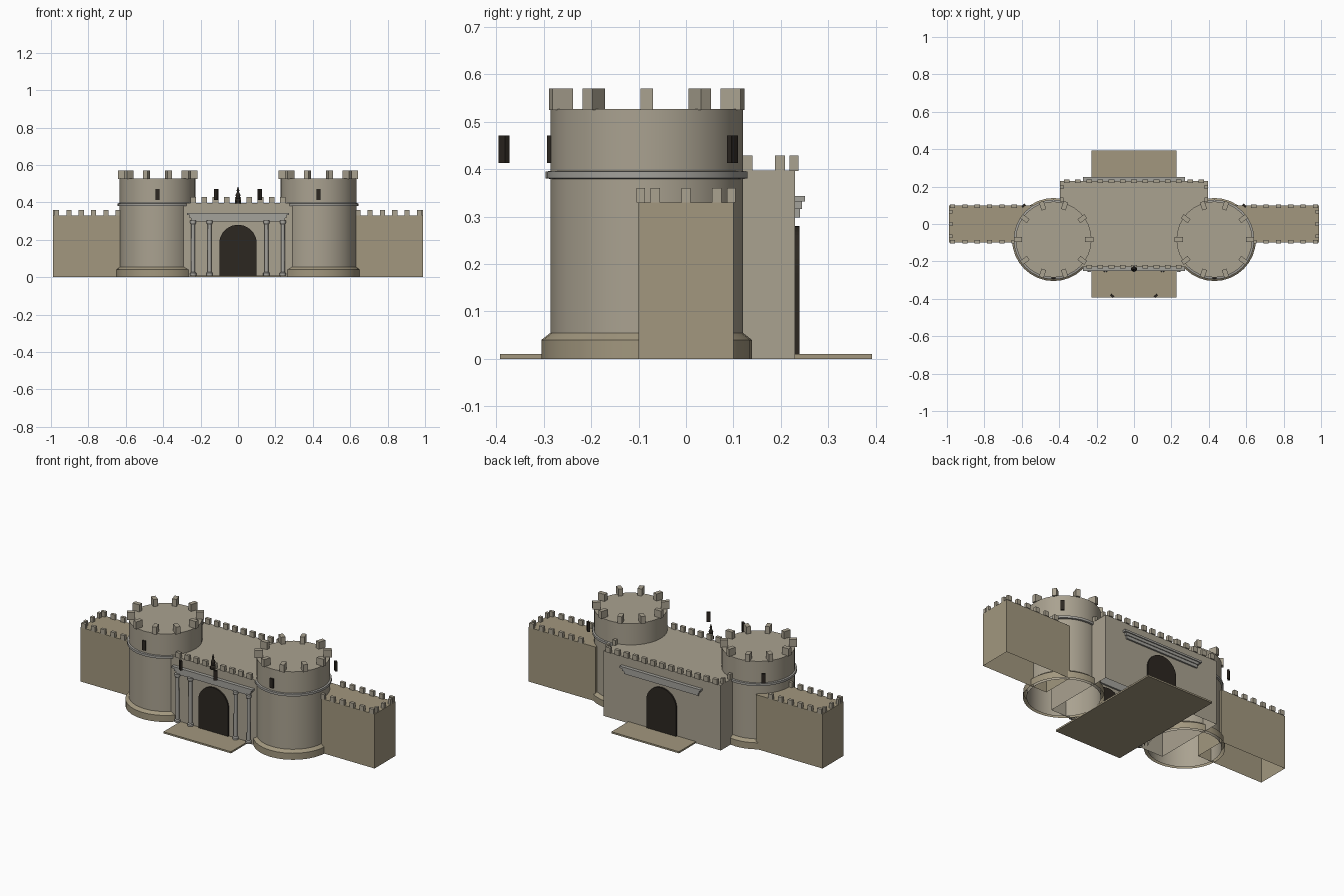
import bpy, bmesh, math
from mathutils import Matrix

if "Cube" in bpy.data.objects:
    bpy.data.objects.remove(bpy.data.objects["Cube"])

def material(name, r, g, b):
    m = bpy.data.materials.new(name)
    m.diffuse_color = (r, g, b, 1)
    m.use_nodes = True
    m.node_tree.nodes["Principled BSDF"].inputs["Base Color"].default_value = m.diffuse_color
    return m

STONE = material("stone", .40, .36, .28)
WALL = material("wall_stone", .36, .31, .21)
TRIM = material("trim", .37, .36, .33)
DARK = material("dark", .025, .02, .015)

def finish(name, bm, mat, smooth=False):
    me = bpy.data.meshes.new(name)
    bmesh.ops.recalc_face_normals(bm, faces=bm.faces)
    bm.to_mesh(me)
    bm.free()
    me.materials.append(mat)
    ob = bpy.data.objects.new(name, me)
    bpy.context.collection.objects.link(ob)
    if smooth:
        bpy.ops.object.select_all(action='DESELECT')
        bpy.context.view_layer.objects.active = ob
        ob.select_set(True)
        bpy.ops.object.shade_smooth_by_angle(angle=math.radians(30))
    return ob

def add_box(bm, c, s, rot=0, open_bottom=False):
    mat = Matrix.Translation(c) @ Matrix.Rotation(rot, 4, 'Z') @ Matrix.Diagonal((*s, 1))
    verts = bmesh.ops.create_cube(bm, size=1, matrix=mat)['verts']
    if open_bottom:
        low = [f for f in {f for v in verts for f in v.link_faces}
               if all(v.co.z < c[2] for v in f.verts)]
        bmesh.ops.delete(bm, geom=low, context='FACES_ONLY')

def boxes(name, items, mat, **kw):
    bm = bmesh.new()
    for it in items:
        add_box(bm, *it, **kw)
    return finish(name, bm, mat)

def lathe(name, profile, x, y, n, mat):
    # revolve (radius, z) points around a vertical axis; zero radius closes the end
    bm = bmesh.new()
    vs = [bm.verts.new((x + r, y, z)) for r, z in profile]
    es = [bm.edges.new(p) for p in zip(vs, vs[1:])]
    bmesh.ops.spin(bm, geom=vs + es, cent=(x, y, 0), axis=(0, 0, 1),
                   angle=2 * math.pi, steps=n)
    bmesh.ops.remove_doubles(bm, verts=bm.verts, dist=1e-5)
    return finish(name, bm, mat, True)

TX, TY = .43, -.083

for side, sx in (("left", -1), ("right", 1)):
    # round tower, open underneath
    x = sx * TX
    lathe(f"{side}_tower", [(.203, 0), (.203, .527), (0, .527)], x, TY, 32, STONE)
    lathe(f"{side}_tower_plinth", [(.222, 0), (.222, .04), (.203, .055)], x, TY, 32, WALL)
    lathe(f"{side}_tower_band", [(.2, .379), (.213, .381), (.213, .395), (.2, .397)],
          x, TY, 32, TRIM)
    angles = [i * math.tau / 10 for i in range(10)]
    boxes(f"{side}_tower_merlons",
          [((x + .19 * math.cos(a), TY + .19 * math.sin(a), .5475), (.045, .026, .045), a)
           for a in angles], STONE)
    # slit windows: one in front, one behind, one in front of the gate
    boxes(f"{side}_windows",
          [((x, TY - .2, .442), (.022, .02, .058)),
           ((sx * .59, .098, .442), (.022, .012, .058), -sx * .7),
           ((sx * .117, -.384, .442), (.022, .012, .058), sx * .7)], DARK)
    # curtain wall with merlons
    boxes(f"{side}_curtain_wall", [((sx * .765, 0, .165), (.45, .2, .33))],
          WALL, open_bottom=True)
    m = [((sx * (.97 - .066 * i), y, .345), (.028, .018, .03))
         for i in range(6) for y in (-.095, .095)]
    m += [((sx * .98, y, .345), (.018, .02, .03)) for y in (-.065, 0, .065)]
    boxes(f"{side}_wall_merlons", m, STONE)
    # paired gate columns
    for n, cx in (("inner", .152), ("outer", .24)):
        lathe(f"{side}_{n}_column",
              [(0, .01), (.017, .01), (.017, .022), (.011, .028), (.010, .28),
               (.016, .29), (.016, .303), (0, .303)], sx * cx, -.24, 16, TRIM)

# gatehouse block
boxes("gatehouse", [((0, 0, .1985), (.79, .46, .397))], STONE, open_bottom=True)
m = [((-.36 + i * .06, .228, .4125), (.03, .019, .032)) for i in range(13)]
m += [((-.24 + i * .06, -.228, .4125), (.03, .019, .032)) for i in range(9)]
m += [((s * .387, y, .4125), (.018, .021, .032)) for s in (-1, 1) for y in (.13, .198)]
boxes("gatehouse_merlons", m, STONE)

# paved threshold slab
boxes("threshold_slab", [((0, 0, .005), (.455, .785, .01))], WALL)

for name, s in (("front", -1), ("back", 1)):
    # stepped cornice over the gate
    steps = [(.25, .298, .316, .240), (.258, .316, .332, .245), (.272, .332, .344, .251)]
    boxes(f"{name}_cornice",
          [((0, s * (.22 + d) / 2, (a + b) / 2), (2 * w, d - .22, b - a))
           for w, a, b, d in steps], TRIM)
    # arched gate opening
    bm = bmesh.new()
    pts = [(-.1, .01), (.1, .01)] + [(.1 * math.cos(t), .18 + .1 * math.sin(t))
                                     for t in (i * math.pi / 20 for i in range(21))]
    f = bm.faces.new([bm.verts.new((px, s * .239, pz)) for px, pz in pts])
    ext = bmesh.ops.extrude_face_region(bm, geom=[f], use_keep_orig=True)['geom']
    bmesh.ops.translate(bm, vec=(0, -s * .02, 0),
                        verts=[g for g in ext if isinstance(g, bmesh.types.BMVert)])
    finish(f"{name}_gate", bm, DARK)

# finial above the front gate
lathe("finial", [(0, .395), (.016, .395), (.016, .41), (.01, .42), (.013, .44),
                 (.006, .455), (.007, .465), (0, .488)], 0, -.24, 12, DARK)
